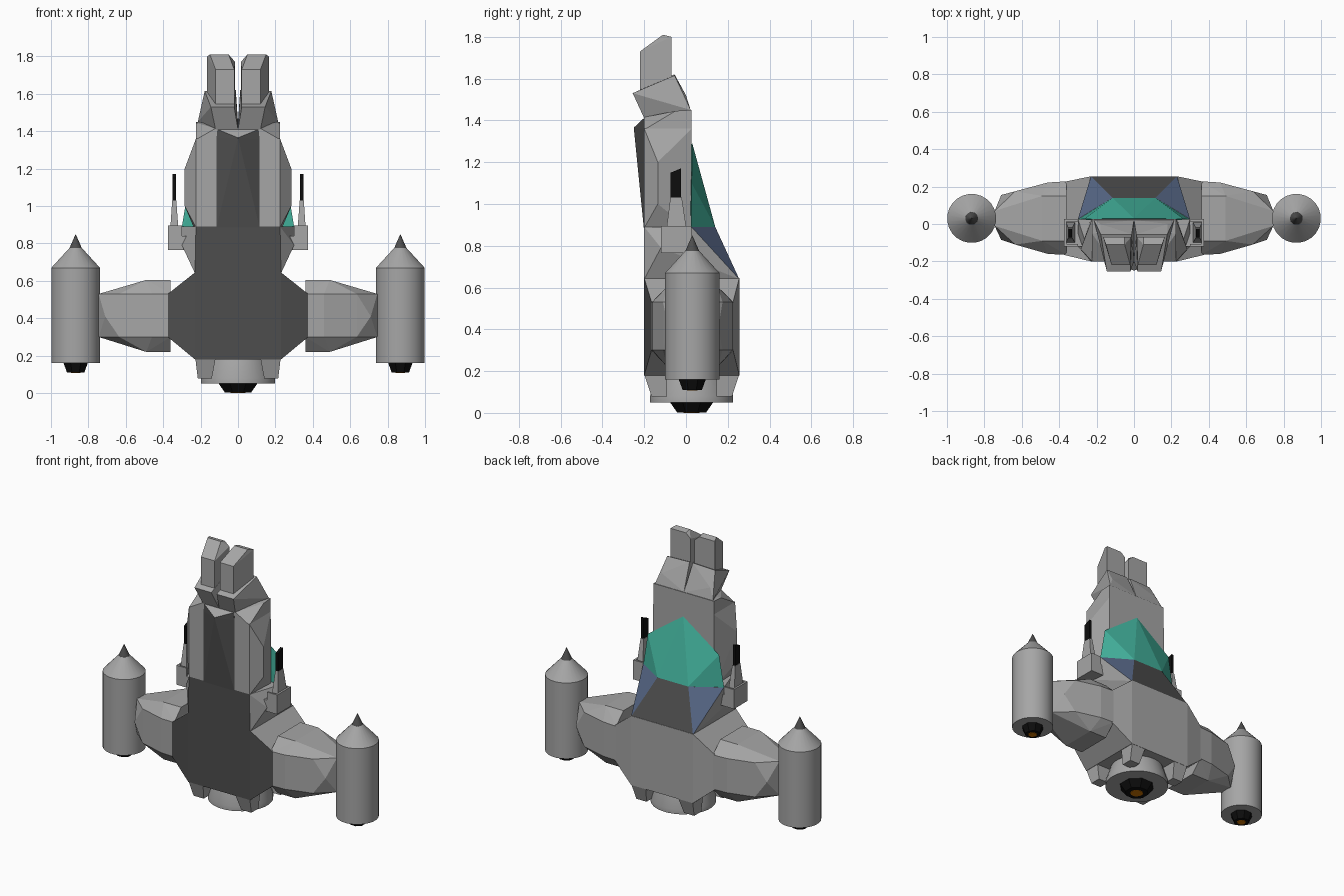
import bpy, bmesh, math
from mathutils import Vector

if "Cube" in bpy.data.objects:
    bpy.data.objects.remove(bpy.data.objects["Cube"])


def material(name, r, g, b):
    m = bpy.data.materials.new(name)
    m.diffuse_color = (r, g, b, 1)
    m.use_nodes = True
    m.node_tree.nodes["Principled BSDF"].inputs["Base Color"].default_value = m.diffuse_color
    return m


GREY = material("hull grey", 0.38, 0.38, 0.38)
DARK = material("dark grey", 0.075, 0.075, 0.075)
BLACK = material("black", 0.004, 0.004, 0.004)
TEAL = material("canopy teal", 0.055, 0.44, 0.33)
BLUE = material("window blue", 0.09, 0.13, 0.23)
ORANGE = material("engine orange", 0.6, 0.17, 0.0)


def finish(name, bm, mats, rule=None):
    bmesh.ops.recalc_face_normals(bm, faces=bm.faces)
    bm.normal_update()
    if rule:
        for f in bm.faces:
            f.material_index = rule(f.normal, f.calc_center_median())
    me = bpy.data.meshes.new(name)
    bm.to_mesh(me)
    bm.free()
    for m in mats:
        me.materials.append(m)
    ob = bpy.data.objects.new(name, me)
    bpy.context.collection.objects.link(ob)
    return ob


def hull(name, pts, mats=(GREY,), rule=None, sym=False):
    """Faceted solid around the points; sym also adds the points mirrored in x."""
    if sym:
        pts = pts + [(-x, y, z) for x, y, z in pts if x]
    bm = bmesh.new()
    for p in pts:
        bm.verts.new(p)
    res = bmesh.ops.convex_hull(bm, input=bm.verts)
    junk = {g for k in ("geom_interior", "geom_unused") for g in res[k]
            if isinstance(g, bmesh.types.BMVert)}
    bmesh.ops.delete(bm, geom=list(junk), context='VERTS')
    bmesh.ops.dissolve_limit(bm, angle_limit=0.01, verts=bm.verts, edges=bm.edges)
    return finish(name, bm, mats, rule)


def pair(name, pts, mats=(GREY,), rule=None):
    for side, s in (("right", 1), ("left", -1)):
        hull(f"{name}_{side}", [(s * x, y, z) for x, y, z in pts], mats, rule)


def lathe(name, x, y, rings, mat, sides=24, smooth=True):
    """Closed turned shape from (radius, z) rings."""
    bm = bmesh.new()
    loops = []
    for r, z in rings:
        loops.append([bm.verts.new((x + r * math.cos((i + .5) * 2 * math.pi / sides),
                                    y + r * math.sin((i + .5) * 2 * math.pi / sides), z))
                      for i in range(sides)])
    for a, b in zip(loops, loops[1:]):
        for i in range(sides):
            j = (i + 1) % sides
            bm.faces.new((a[i], a[j], b[j], b[i]))
    bm.faces.new(loops[0][::-1])
    bm.faces.new(loops[-1])
    ob = finish(name, bm, [mat])
    if smooth:
        bpy.context.view_layer.objects.active = ob
        ob.select_set(True)
        bpy.ops.object.shade_smooth_by_angle(angle=math.radians(30))
        ob.select_set(False)
    return ob


def box(x0, x1, y0, y1, z0, z1):
    return [(x, y, z) for x in (x0, x1) for y in (y0, y1) for z in (z0, z1)]


# lower hull: octagonal block with a dark front
hull("lower_hull", box(.23, .23, -.2, .255, .18, .645) + box(.375, .375, -.165, .225, .30, .53),
     (GREY, DARK), lambda n, c: int(n.y < -.85), sym=True)

# cockpit base: dark front and rear deck, blue corner windows
hull("cockpit_base",
     [(.23, -.2, .64), (.23, .255, .64), (.30, -.12, .79), (.30, .026, .89),
      (.115, .14, .89), (.225, -.2, .89)],
     (GREY, DARK, BLUE),
     lambda n, c: 1 if n.y < -.95 or n.y > .85 else 2 if n.y > .55 else 0, sym=True)

# canopy
hull("canopy", [(.30, .024, .89), (.115, .14, .89), (.265, .027, 1.10), (0, .03, 1.29),
                (0, .015, 1.27)], (TEAL,), sym=True)

# upper fuselage with bulged flanks, and neck
hull("upper_fuselage",
     [(.225, -.2, .885), (.23, .026, .87), (.285, -.135, 1.0), (.285, -.135, 1.2),
      (.225, -.2, 1.36), (.225, .026, 1.36)], sym=True)
hull("neck", [(.225, -.2, 1.355), (.225, .026, 1.355), (.225, .026, 1.45),
              (.225, -.05, 1.445), (.12, -.2, 1.415)], sym=True)

# dark front keel
hull("front_keel", [(.115, -.202, .885), (.115, -.202, 1.36), (.11, -.202, 1.41),
                    (0, -.25, 1.365), (.115, -.19, .885), (.11, -.19, 1.41)],
     (GREY, DARK), lambda n, c: int(n.z < .5), sym=True)

# tilted nose blocks and the twin prongs
pair("nose_block",
     [(.0, -.2, 1.41), (.12, -.2, 1.41), (.0, .022, 1.45), (.215, .022, 1.45),
      (.18, .0, 1.52), (.02, -.255, 1.53), (.145, -.255, 1.53),
      (.012, -.055, 1.62), (.178, -.055, 1.615)])
pair("prong",
     [(.02, -.22, 1.52), (.12, -.22, 1.52), (.015, -.07, 1.55), (.165, -.07, 1.55),
      (.02, -.22, 1.73), (.12, -.22, 1.73), (.05, -.11, 1.81), (.15, -.11, 1.81),
      (.015, -.07, 1.77), (.05, -.07, 1.80), (.165, -.07, 1.80)])

# stub wings
pair("wing",
     box(.36, .36, -.165, .228, .30, .53) + box(.36, .49, -.09, .15, .22, .605)
     + box(.46, .46, -.16, .222, .30, .53) + box(.635, .635, -.11, .175, .30, .53)
     + box(.71, .71, -.085, .155, .41, .41) + box(.745, .745, -.01, .07, .30, .53))

# wingtip engines
for side, s in (("right", 1), ("left", -1)):
    x, y = s * .868, .03
    lathe(f"engine_pod_{side}", x, y, [(.131, .16), (.131, .67), (.034, .775)], GREY)
    lathe(f"engine_spike_{side}", x, y, [(.036, .77), (.001, .848)], DARK, 16)
    lathe(f"engine_nozzle_{side}", x, y, [(.05, .11), (.072, .165)], BLACK, 8, False)
    lathe(f"engine_glow_{side}", x, y, [(.028, .107), (.028, .112)], ORANGE, 8, False)

# main engine
lathe("main_engine_collar", 0, .027, [(.2, .05), (.2, .08), (.165, .19)], GREY, 32)
lathe("main_engine_nozzle", 0, .027, [(.075, .002), (.115, .055)], BLACK, 8, False)
lathe("main_engine_glow", 0, .027, [(.042, 0), (.042, .004)], ORANGE, 8, False)

# corner blocks around the main engine
for end, yo, yi, yb in (("front", -.2, -.09, -.165), ("back", .255, .145, .22)):
    pair(f"engine_block_{end}", box(.12, .228, yo, yi, .185, .185)
         + box(.14, .215, yb, yi, .078, .078))

# side guns in open-topped mounts
pair("gun_mount", box(.24, .375, -.12, .026, .765, .84))
pair("gun_mount_outer_wall", box(.362, .375, -.12, .026, .84, .895))
pair("gun_mount_front_wall", box(.30, .375, -.12, -.108, .84, .895))
pair("gun_mount_back_wall", box(.30, .375, .014, .026, .84, .895))
pair("gun_barrel", box(.315, .365, -.10, .01, .83, .83) + box(.33, .352, -.075, -.02, 1.03, 1.03))
pair("gun_muzzle", box(.332, .35, -.073, -.024, 1.01, 1.15) + [(.332, -.024, 1.17), (.35, -.024, 1.17)],
     (BLACK,))
